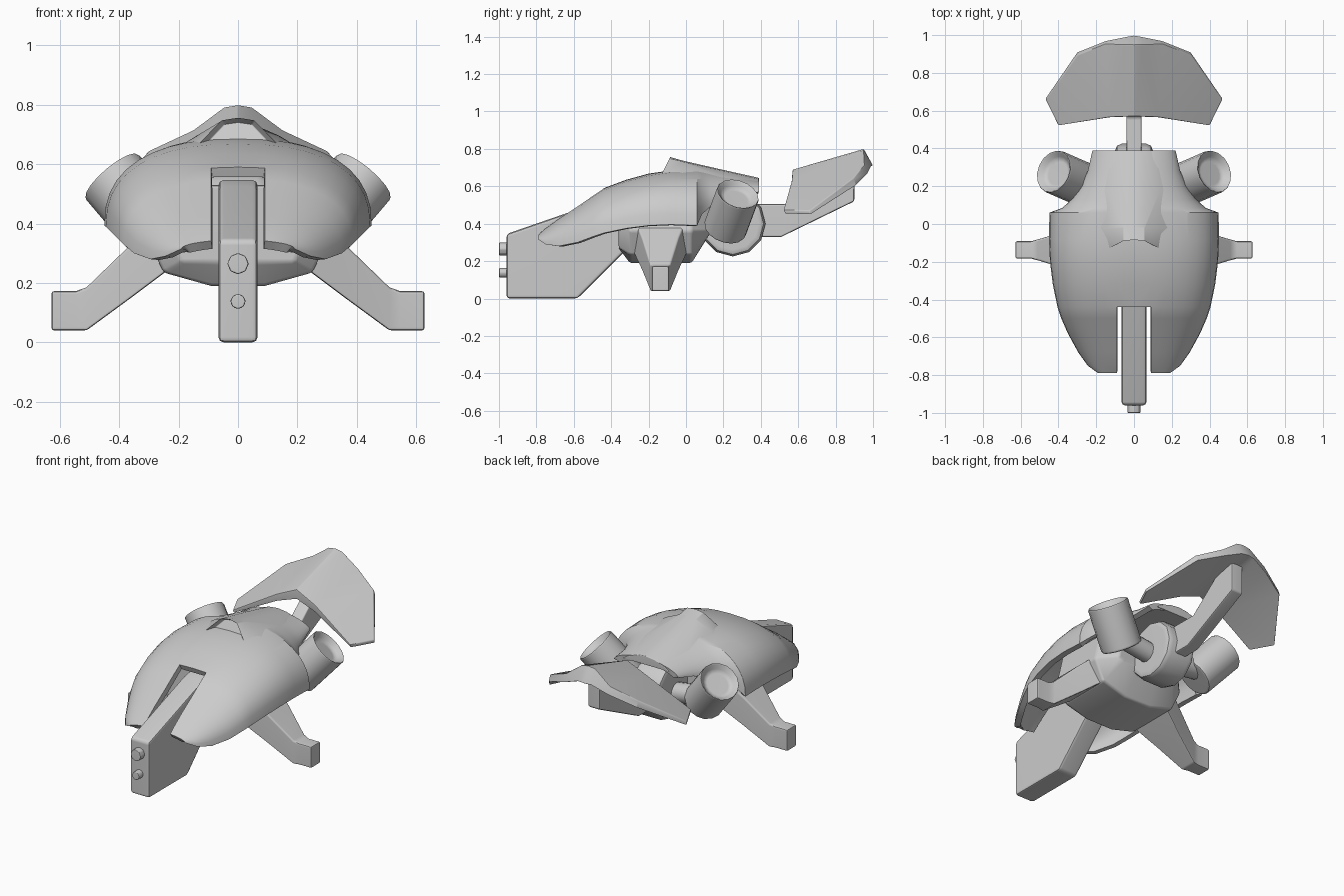
import bpy, bmesh, math
from mathutils import Vector

cube = bpy.data.objects.get("Cube")
if cube:
    bpy.data.objects.remove(cube, do_unlink=True)

GREY = (0.6, 0.6, 0.6, 1)
grey = bpy.data.materials.new("plain_grey")
grey.use_nodes = True
grey.diffuse_color = GREY
grey.node_tree.nodes["Principled BSDF"].inputs["Base Color"].default_value = GREY


def finish(name, bm, bevel=0.0, mirror=False, thick=0.0, angle=40, recalc=True):
    """Turn a bmesh into a finished, bevelled and shaded object."""
    if recalc:
        bmesh.ops.recalc_face_normals(bm, faces=bm.faces)
    mesh = bpy.data.meshes.new(name)
    bm.to_mesh(mesh)
    bm.free()
    obj = bpy.data.objects.new(name, mesh)
    bpy.context.collection.objects.link(obj)
    mesh.materials.append(grey)
    if mirror:
        obj.modifiers.new("Mirror", 'MIRROR')
    if thick:
        solid = obj.modifiers.new("Solidify", 'SOLIDIFY')
        solid.thickness = thick
        solid.offset = -1
    if bevel:
        bev = obj.modifiers.new("Bevel", 'BEVEL')
        bev.width = bevel
        bev.segments = 2
        bev.limit_method = 'ANGLE'
        bev.angle_limit = math.radians(32)
    bpy.ops.object.select_all(action='DESELECT')
    obj.select_set(True)
    bpy.context.view_layer.objects.active = obj
    bpy.ops.object.convert(target='MESH')
    bpy.ops.object.shade_smooth_by_angle(angle=math.radians(angle))
    obj.modifiers.new("Weighted", 'WEIGHTED_NORMAL').keep_sharp = True
    return obj


def loft(rings):
    """Closed skin through rings of equal length, with end caps."""
    bm = bmesh.new()
    loops = [[bm.verts.new(p) for p in ring] for ring in rings]
    n = len(loops[0])
    for a, b in zip(loops, loops[1:]):
        for i in range(n):
            j = (i + 1) % n
            bm.faces.new((a[i], a[j], b[j], b[i]))
    caps = [bm.faces.new(loops[0]), bm.faces.new(loops[-1])]
    return bm, caps


def slab(name, profile, half, bevel):
    """Side profile (y, z) extruded across x."""
    bm, _ = loft([[(s * half, y, z) for y, z in profile] for s in (-1, 1)])
    return finish(name, bm, bevel)


def rod(bm, start, end, radius, sides):
    """Cylinder between two points; returns the cap at the end."""
    start, end = Vector(start), Vector(end)
    axis = end - start
    turn = axis.to_track_quat('Z', 'Y').to_matrix().to_4x4()
    turn.translation = (start + end) / 2
    geo = bmesh.ops.create_cone(bm, cap_ends=True, segments=sides, radius1=radius,
                                radius2=radius, depth=axis.length, matrix=turn)
    faces = {f for v in geo["verts"] for f in v.link_faces}
    return max(faces, key=lambda f: f.calc_center_median().dot(axis))


# Curved shell: y, half width, crown z, edge z, roundness
stations = [
    (-0.79, 0.19, 0.345, 0.315, 2.0), (-0.75, 0.245, 0.38, 0.29, 2.2),
    (-0.68, 0.295, 0.43, 0.28, 2.4), (-0.58, 0.35, 0.495, 0.30, 2.4),
    (-0.50, 0.385, 0.55, 0.33, 2.4), (-0.44, 0.405, 0.59, 0.35, 2.4),
    (-0.32, 0.43, 0.635, 0.375, 2.4), (-0.20, 0.445, 0.668, 0.39, 2.4),
    (-0.08, 0.45, 0.685, 0.395, 2.4), (0.06, 0.448, 0.69, 0.39, 2.3),
    (0.085, 0.38, 0.69, 0.45, 2.1), (0.13, 0.33, 0.685, 0.49, 2.0),
    (0.20, 0.28, 0.675, 0.52, 1.9), (0.28, 0.245, 0.66, 0.545, 1.8),
    (0.39, 0.22, 0.635, 0.57, 1.7)]
SLOT_X, SLOT_Y, COLS = 0.09, -0.44, 9
bm = bmesh.new()
rows = []
for y, w, crown, edge, p in stations:
    first = math.asin((SLOT_X / w) ** (p / 2))
    row = [bm.verts.new((0, y, crown))]
    for i in range(COLS + 1):
        a = first + (math.pi / 2 - first) * i / COLS
        x = w * math.sin(a) ** (2 / p)
        z = edge + (crown - edge) * max(math.cos(a), 0) ** (2 / p)
        row.append(bm.verts.new((x, y, z)))
    rows.append(row)
for k, (a, b) in enumerate(zip(rows, rows[1:])):
    for c in range(COLS + 1):
        if c == 0 and stations[k][0] < SLOT_Y - 0.001:
            continue  # open slot for the keel
        bm.faces.new((a[c], a[c + 1], b[c + 1], b[c]))
bmesh.ops.delete(bm, geom=[v for v in bm.verts if not v.link_faces], context='VERTS')
finish("shell", bm, 0.008, mirror=True, thick=0.035, angle=45, recalc=False)

# Raised canopy with a recessed window in its front
canopy = [
    (-0.09, [(0, 0.757), (0.055, 0.748), (0.13, 0.67), (0.15, 0.62)]),
    (-0.02, [(0, 0.738), (0.055, 0.732), (0.14, 0.695), (0.26, 0.62)]),
    (0.18, [(0, 0.692), (0.06, 0.687), (0.14, 0.66), (0.22, 0.61)]),
    (0.39, [(0, 0.645), (0.06, 0.638), (0.12, 0.615), (0.16, 0.59)])]
rings = []
for k, (y, half) in enumerate(canopy):
    full = half[::-1] + [(-x, z) for x, z in half[1:]]
    rings.append([(x, y - (0.75 - z) * 0.5 * (k == 0), z) for x, z in full])
bm, caps = loft(rings)
bmesh.ops.recalc_face_normals(bm, faces=bm.faces)
bmesh.ops.inset_individual(bm, faces=[caps[0]], thickness=0.018)
bmesh.ops.translate(bm, vec=(0, 0.04, 0), verts=caps[0].verts)
finish("canopy", bm, 0.004)

# Front keel and its two bolts
slab("front_keel", [(-0.96, 0), (-0.58, 0), (-0.3, 0.28), (-0.3, 0.55),
                    (-0.44, 0.525), (-0.96, 0.345)], 0.066, 0.018)
for label, z, r in (("upper", 0.265, 0.036), ("lower", 0.138, 0.026)):
    bm = bmesh.new()
    rod(bm, (0, -0.94, z), (0, -1.0, z), r, 8)
    finish(label + "_bolt", bm, 0.006)

# Faceted hull under the shell
half = [(0.09, 0.19), (0.25, 0.235), (0.31, 0.36), (0.27, 0.53)]
rings = []
for y, sx, lift in ((-0.36, 0.75, 0.08), (-0.30, 1, 0), (0.03, 1, 0), (0.13, 0.7, 0.16)):
    side = [(x * sx, y, max(z, 0.19 + lift)) for x, z in half]
    rings.append(side + [(-x, yy, z) for x, yy, z in side[::-1]])
bm, _ = loft(rings)
finish("hull", bm, 0.012)

# Legs: x, half depth, lower z, upper z
rings = []
for x, d, low, high in ((0.22, 0.15, 0.255, 0.45), (0.36, 0.10, 0.15, 0.33),
                        (0.51, 0.055, 0.04, 0.185), (0.545, 0.046, 0.04, 0.173),
                        (0.628, 0.046, 0.04, 0.173)):
    back = -0.137 + d
    front = -0.137 - d
    rings.append([(x, front, low), (x, back, low), (x, back, high), (x, front, high)])
bm, _ = loft(rings)
finish("legs", bm, 0.01, mirror=True)

# Round rear hub and tail boom
bm = bmesh.new()
rod(bm, (-0.1, 0.25, 0.4), (0.1, 0.25, 0.4), 0.175, 12)
finish("rear_hub", bm, 0.035)
slab("tail_boom", [(0.1, 0.33), (0.51, 0.33), (0.9, 0.52), (0.9, 0.72),
                   (0.75, 0.66), (0.56, 0.505), (0.1, 0.505)], 0.04, 0.01)

# Engine pods: tilted tubes with recessed mouths, and their struts
mouth = Vector((0.43, 0.28, 0.565))
axis = Vector((0.62, 0.27, 0.73)).normalized()
bm = bmesh.new()
cap = rod(bm, mouth - axis * 0.27, mouth, 0.117, 16)
bmesh.ops.inset_individual(bm, faces=[cap], thickness=0.037)
bmesh.ops.translate(bm, vec=axis * -0.045, verts=cap.verts)
finish("engine_pods", bm, 0.016, mirror=True)
bm = bmesh.new()
rod(bm, (0.04, 0.23, 0.38), (0.31, 0.23, 0.42), 0.06, 12)
finish("engine_struts", bm, 0.01, mirror=True)

# Swept tail fin: top corner and the offset (y, z) to its underside
fin = [((0, 0.57, 0.69), 0, -0.06), ((0.13, 0.565, 0.63), 0, -0.045),
       ((0.4, 0.52, 0.475), 0.01, -0.022), ((0.468, 0.66, 0.47), 0.005, -0.022),
       ((0.3, 0.895, 0.645), 0.015, -0.04), ((0.15, 0.955, 0.715), 0.015, -0.05),
       ((0.045, 0.95, 0.793), 0.042, -0.085), ((0, 0.95, 0.8), 0.05, -0.09)]
bm = bmesh.new()
top = [bm.verts.new(p) for p, _, _ in fin]
under = [bm.verts.new((p[0], p[1] + dy, p[2] + dz)) for p, dy, dz in fin]
for layer in (top, under):
    for ids in ((0, 1, 6, 7), (1, 5, 6), (1, 4, 5), (1, 2, 3, 4)):
        bm.faces.new([layer[i] for i in ids])
for i in range(len(fin) - 1):
    bm.faces.new((top[i], top[i + 1], under[i + 1], under[i]))
finish("tail_fin", bm, 0.006, mirror=True, angle=30)
